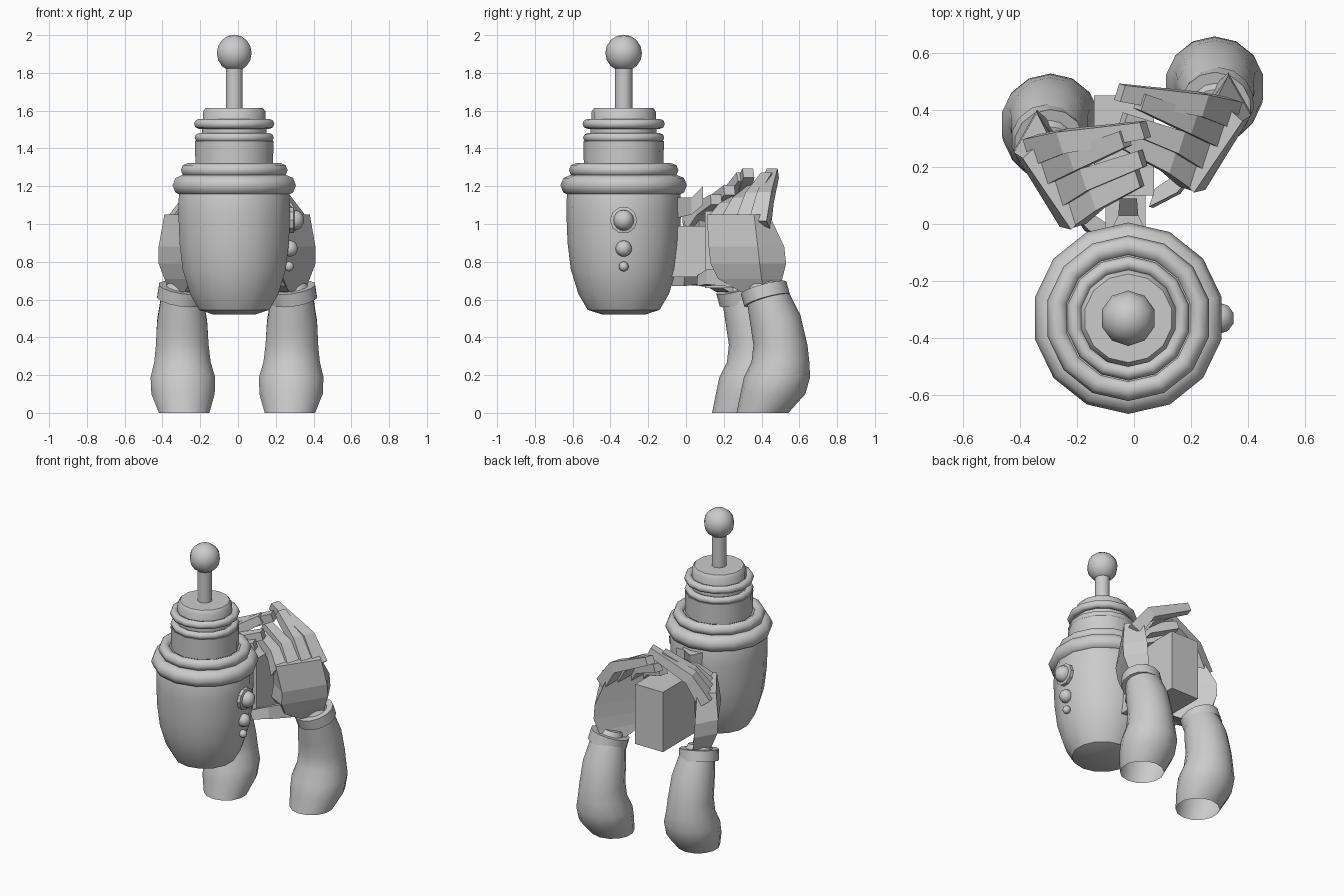
import bpy, bmesh, math
from mathutils import Vector, Matrix

if "Cube" in bpy.data.objects:
    bpy.data.objects.remove(bpy.data.objects["Cube"])

CX, CY = -0.02, -0.33  # axis of the gun body


def finish(bm, name, smooth=None):
    bmesh.ops.recalc_face_normals(bm, faces=bm.faces)
    me = bpy.data.meshes.new(name)
    bm.to_mesh(me)
    bm.free()
    ob = bpy.data.objects.new(name, me)
    bpy.context.collection.objects.link(ob)
    if smooth:
        bpy.ops.object.select_all(action='DESELECT')
        ob.select_set(True)
        bpy.context.view_layer.objects.active = ob
        bpy.ops.object.shade_smooth_by_angle(angle=math.radians(smooth))
    return ob


def loft(bm, rings, cap0=True, cap1=True):
    vs = [[bm.verts.new(p) for p in r] for r in rings]
    n = len(vs[0])
    for a, b in zip(vs, vs[1:]):
        for i in range(n):
            j = (i + 1) % n
            bm.faces.new((a[i], a[j], b[j], b[i]))
    if cap0:
        bm.faces.new(vs[0])
    if cap1:
        bm.faces.new(vs[-1])


def circle(c, r, n, axis=(0, 0, 1)):
    q = Vector((0, 0, 1)).rotation_difference(Vector(axis))
    return [Vector(c) + q @ Vector((r * math.cos(t), r * math.sin(t), 0))
            for t in (2 * math.pi * (i + 0.5) / n for i in range(n))]


def lathe(name, profile, n=14):
    bm = bmesh.new()
    loft(bm, [circle((CX, CY, z), r, n) for r, z in profile])
    return finish(bm, name, 40)


def ring(name, z, outer, minor, n=14, m=8):
    bpy.ops.mesh.primitive_torus_add(major_segments=n, minor_segments=m, location=(CX, CY, z),
                                     rotation=(0, 0, math.pi / n),
                                     major_radius=outer - minor, minor_radius=minor)
    bpy.context.object.name = name
    bpy.ops.object.shade_smooth_by_angle(angle=math.radians(50))


def ball(name, loc, r, n=10, m=8):
    bpy.ops.mesh.primitive_uv_sphere_add(segments=n, ring_count=m, radius=r, location=loc)
    bpy.context.object.name = name
    bpy.ops.object.shade_smooth_by_angle(angle=math.radians(40))


def box(name, lo, hi):
    bm = bmesh.new()
    loft(bm, [[(lo[0], lo[1], z), (hi[0], lo[1], z), (hi[0], hi[1], z), (lo[0], hi[1], z)]
              for z in (lo[2], hi[2])])
    return finish(bm, name)


# gun body, stepped neck, antenna
lathe("gun_body", [(0.11, 0.52), (0.19, 0.545), (0.24, 0.63), (0.28, 0.76), (0.297, 0.9),
                   (0.303, 1.05), (0.30, 1.2), (0.25, 1.3)])
lathe("gun_neck", [(0.21, 1.26), (0.213, 1.44)])
lathe("gun_neck_upper", [(0.175, 1.44), (0.175, 1.52)])
lathe("gun_cap", [(0.17, 1.5), (0.17, 1.595), (0.155, 1.615)])
lathe("antenna_rod", [(0.047, 1.6), (0.047, 1.85)], 10)
ball("antenna_ball", (CX, CY, 1.905), 0.097)
for i, (z, outer, minor) in enumerate([(1.205, 0.335, 0.055), (1.285, 0.29, 0.037),
                                       (1.457, 0.215, 0.024), (1.53, 0.218, 0.026)]):
    ring(f"body_ring_{i}", z, outer, minor)

# side buttons
bm = bmesh.new()
loft(bm, [circle((x, CY, 1.02), r, 10, (1, 0, 0)) for x, r in ((0.25, 0.072), (0.295, 0.072), (0.30, 0.055))])
finish(bm, "button_bezel", 35)
for i, (x, z, r) in enumerate([(0.297, 1.02, 0.055), (0.275, 0.87, 0.043), (0.27, 0.775, 0.026)]):
    ball(f"button_{i}", (x, CY, z), r)

# grip, its bridge to the body, and rear fin
box("grip", (-0.14, 0.10, 0.66), (0.07, 0.45, 1.07))
box("grip_bridge", (-0.10, -0.08, 0.72), (0.04, 0.12, 0.99))
bm = bmesh.new()
loft(bm, [[(CX + s * w, y, z) for s, z in ((-1, z0), (1, z0), (1, z1), (-1, z1))]
          for y, w, z0, z1 in ((-0.06, 0.08, 1.03, 1.14), (0.03, 0.035, 1.05, 1.14), (0.09, 0.03, 1.1, 1.2))])
finish(bm, "rear_fin")


# hands and arms: modelled on the right, mirrored and shifted for the left
def finger(bm, pts, width, thick):
    wdir = Vector((0.3, 0.95, 0))
    rings = []
    for i, p in enumerate(pts):
        t = Vector(pts[min(i + 1, len(pts) - 1)]) - Vector(pts[max(i - 1, 0)])
        nrm = t.cross(wdir).normalized()
        k = 1 - 0.2 * i
        w, h = wdir * width * k / 2, nrm * thick * k / 2
        rings.append([Vector(p) + d for d in (w + h, h - w, -w - h, w - h)])
    loft(bm, rings)


def hand(bm):
    # palm rings: outer front, outer back, inner back, inner front
    palm = [(0.64, (0.27, 0.29), (0.35, 0.42), (0.28, 0.49), (0.20, 0.36)),
            (0.71, (0.24, 0.17), (0.38, 0.40), (0.31, 0.51), (0.14, 0.24)),
            (0.79, (0.24, 0.13), (0.41, 0.39), (0.33, 0.53), (0.12, 0.19)),
            (0.88, (0.25, 0.12), (0.41, 0.38), (0.33, 0.52), (0.13, 0.20)),
            (1.05, (0.21, 0.11), (0.38, 0.36), (0.29, 0.44), (0.12, 0.20))]
    loft(bm, [[(x, y, z) for x, y in q] for z, *q in palm])
    # four fingers curling inward over the grip
    for base, mid, tip in [((0.33, 0.39, 0.99), (0.23, 0.42, 1.14), (-0.05, 0.46, 1.27)),
                           ((0.29, 0.32, 1.00), (0.19, 0.36, 1.14), (0.02, 0.43, 1.25)),
                           ((0.24, 0.24, 1.00), (0.15, 0.29, 1.11), (-0.04, 0.36, 1.18)),
                           ((0.20, 0.17, 1.00), (0.12, 0.22, 1.08), (-0.03, 0.29, 1.13))]:
        finger(bm, [base, mid, tip], 0.10, 0.09)
    # thumb lying low along the grip
    finger(bm, [(0.26, 0.27, 0.72), (0.17, 0.15, 0.72), (0.07, 0.09, 0.70)], 0.11, 0.10)


def cuff(bm):
    ax = Vector((-0.15, -0.26, 0.95)).normalized()
    c = Vector((0.292, 0.42, 0.63))
    loft(bm, [circle(c + ax * h, r, 14, ax) for h, r in
              ((-0.035, 0.10), (-0.035, 0.125), (0.035, 0.125), (0.035, 0.085), (0.065, 0.07))])


def arm(bm):
    path = [(0.275, 0.405, 0, 0.137), (0.281, 0.46, 0.10, 0.172), (0.282, 0.482, 0.19, 0.175),
            (0.284, 0.50, 0.27, 0.153), (0.285, 0.50, 0.36, 0.143), (0.286, 0.475, 0.48, 0.136),
            (0.287, 0.43, 0.62, 0.112)]
    loft(bm, [circle((x, y, z), r, 14, (0, (-0.3 if z > 0.45 else 0), 1)) for x, y, z, r in path], cap0=False)


for side, mat in (("right", Matrix.Identity(4)),
                  ("left", Matrix.Translation((-0.01, -0.13, 0)) @ Matrix.Diagonal((-1, 1, 1, 1)))):
    for part, build, smooth in (("hand", hand, None), ("cuff", cuff, 35), ("arm", arm, 50)):
        bm = bmesh.new()
        build(bm)
        bm.transform(mat)
        finish(bm, f"{side}_{part}", smooth)
